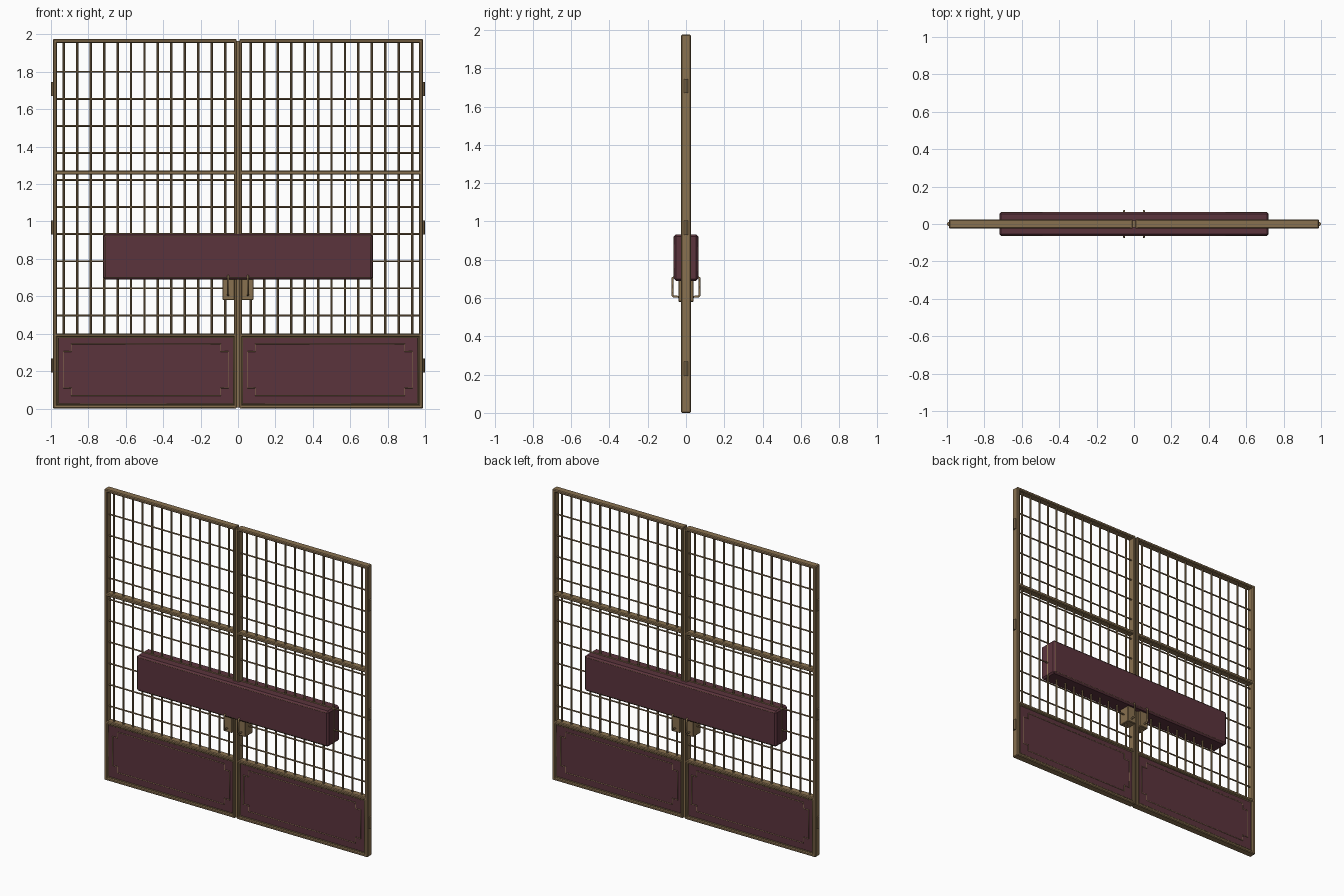
import bpy, bmesh
from mathutils import Matrix, Vector

if "Cube" in bpy.data.objects:
    bpy.data.objects.remove(bpy.data.objects["Cube"])


def material(name, rgb):
    m = bpy.data.materials.new(name)
    m.diffuse_color = (*rgb, 1)
    m.use_nodes = True
    m.node_tree.nodes["Principled BSDF"].inputs["Base Color"].default_value = m.diffuse_color
    return m


BRASS = material("aged_brass", (0.25, 0.165, 0.08))
MAROON = material("maroon_paint", (0.105, 0.034, 0.046))


def finish(bm, name, mat, smooth=False):
    bmesh.ops.recalc_face_normals(bm, faces=bm.faces)
    me = bpy.data.meshes.new(name)
    bm.to_mesh(me)
    bm.free()
    me.materials.append(mat)
    ob = bpy.data.objects.new(name, me)
    bpy.context.collection.objects.link(ob)
    if smooth:
        bpy.ops.object.select_all(action='DESELECT')
        ob.select_set(True)
        bpy.context.view_layer.objects.active = ob
        bpy.ops.object.shade_smooth_by_angle()
    return ob


def box(name, x, y, z, mat, bevel=0.0):
    """Box from (min, max) ranges, with optional chamfered edges."""
    bm = bmesh.new()
    bmesh.ops.create_cube(bm, size=1)
    for v in bm.verts:
        for i, (a, b) in enumerate((x, y, z)):
            v.co[i] = (a + b) / 2 + v.co[i] * (b - a)
    if bevel:
        bmesh.ops.bevel(bm, geom=bm.edges[:], offset=bevel, segments=1,
                        profile=0.5, affect='EDGES')
    return finish(bm, name, mat)


def rods(name, pairs, r, mat, sides=8):
    """Several round rods, each given by its two end points, in one object."""
    bm = bmesh.new()
    for a, b in pairs:
        a, b = Vector(a), Vector(b)
        d = b - a
        m = Matrix.Translation((a + b) / 2) @ d.to_track_quat('Z', 'Y').to_matrix().to_4x4()
        bmesh.ops.create_cone(bm, cap_ends=True, segments=sides, radius1=r,
                              radius2=r, depth=d.length, matrix=m)
    return finish(bm, name, mat, True)


def tube(name, pts, r, mat, cyclic):
    """Thin tube along a path, turned into a mesh."""
    cu = bpy.data.curves.new(name, 'CURVE')
    cu.dimensions = '3D'
    cu.bevel_depth, cu.bevel_resolution, cu.use_fill_caps = r, 1, True
    sp = cu.splines.new('POLY')
    sp.points.add(len(pts) - 1)
    for p, co in zip(sp.points, pts):
        p.co = (*co, 1)
    sp.use_cyclic_u = cyclic
    cu.materials.append(mat)
    ob = bpy.data.objects.new(name, cu)
    bpy.context.collection.objects.link(ob)
    bpy.ops.object.select_all(action='DESELECT')
    ob.select_set(True)
    bpy.context.view_layer.objects.active = ob
    bpy.ops.object.convert(target='MESH')


H = 1.975
for s, side in ((-1, "left"), (1, "right")):
    def X(a, b):
        return tuple(sorted((s * a, s * b)))

    # stiles and rails with chamfered edges
    D = (-0.025, 0.025)
    box(side + "_outer_stile", X(0.967, 0.99), D, (0, H), BRASS, 0.005)
    box(side + "_inner_stile", X(0.007, 0.022), D, (0, H), BRASS, 0.004)
    for name, z0, z1 in (("bottom_rail", 0, 0.02), ("lock_rail", 0.382, 0.402),
                         ("middle_rail", 1.25, 1.272), ("top_rail", H - 0.02, H)):
        box(f"{side}_{name}", X(0.012, 0.985), D, (z0, z1), BRASS, 0.005)

    # grille of round bars
    xs = [s * (0.5 + 0.072 * i) for i in range(-6, 7)]
    rods(side + "_upright_bars", [((x, 0, 0.39), (x, 0, 1.965)) for x in xs], 0.0065, BRASS)
    zs = [0.498 + 0.1447 * i for i in range(10)]
    rods(side + "_cross_bars", [((s * 0.015, 0, z), (s * 0.975, 0, z)) for z in zs],
         0.005, BRASS)

    # kick panel with bead and notched-corner trim on both faces
    box(side + "_kick_panel", X(0.015, 0.975), (-0.015, 0.015), (0.01, 0.392), MAROON)
    x0, x1, z0, z1, n = 0.052, 0.932, 0.07, 0.345, 0.04
    notched = [(x0 + n, z0), (x1 - n, z0), (x1 - n, z0 + n), (x1, z0 + n),
               (x1, z1 - n), (x1 - n, z1 - n), (x1 - n, z1), (x0 + n, z1),
               (x0 + n, z1 - n), (x0, z1 - n), (x0, z0 + n), (x0 + n, z0 + n)]
    rim = [(0.025, 0.023), (0.964, 0.023), (0.964, 0.379), (0.025, 0.379)]
    for f, face in ((-1, "front"), (1, "back")):
        tube(f"{side}_{face}_panel_trim", [(s * x, f * 0.015, z) for x, z in notched],
             0.003, BRASS, True)
        tube(f"{side}_{face}_panel_bead", [(s * x, f * 0.016, z) for x, z in rim],
             0.005, BRASS, True)
        # pull handle
        tube(f"{side}_{face}_pull_handle",
             [(s * 0.053, f * y, z) for y, z in
              ((0.035, 0.704), (0.062, 0.71), (0.071, 0.704), (0.071, 0.615),
               (0.064, 0.608), (0.035, 0.606))], 0.006, BRASS, False)

    # latch plate
    box(side + "_latch_plate", X(0.018, 0.083), (-0.04, 0.04), (0.58, 0.705), BRASS, 0.004)

    # hinge barrels
    rods(side + "_hinges", [((s * 0.988, 0, z), (s * 0.988, 0, z + 0.075))
                            for z in (0.193, 0.93, 1.67)], 0.012, BRASS, 12)

# strip between the two leaves
box("meeting_strip", (-0.01, 0.01), (-0.018, 0.018), (0.005, H - 0.01), BRASS)

# sign box across both leaves, with fine edging
box("sign_box", (-0.72, 0.72), (-0.063, 0.063), (0.69, 0.932), MAROON, 0.01)
for f, face in ((-1, "front"), (1, "back")):
    tube(f"sign_{face}_edging", [(x, f * 0.062, z) for x, z in
         ((-0.709, 0.701), (0.709, 0.701), (0.709, 0.921), (-0.709, 0.921))],
         0.002, BRASS, True)
